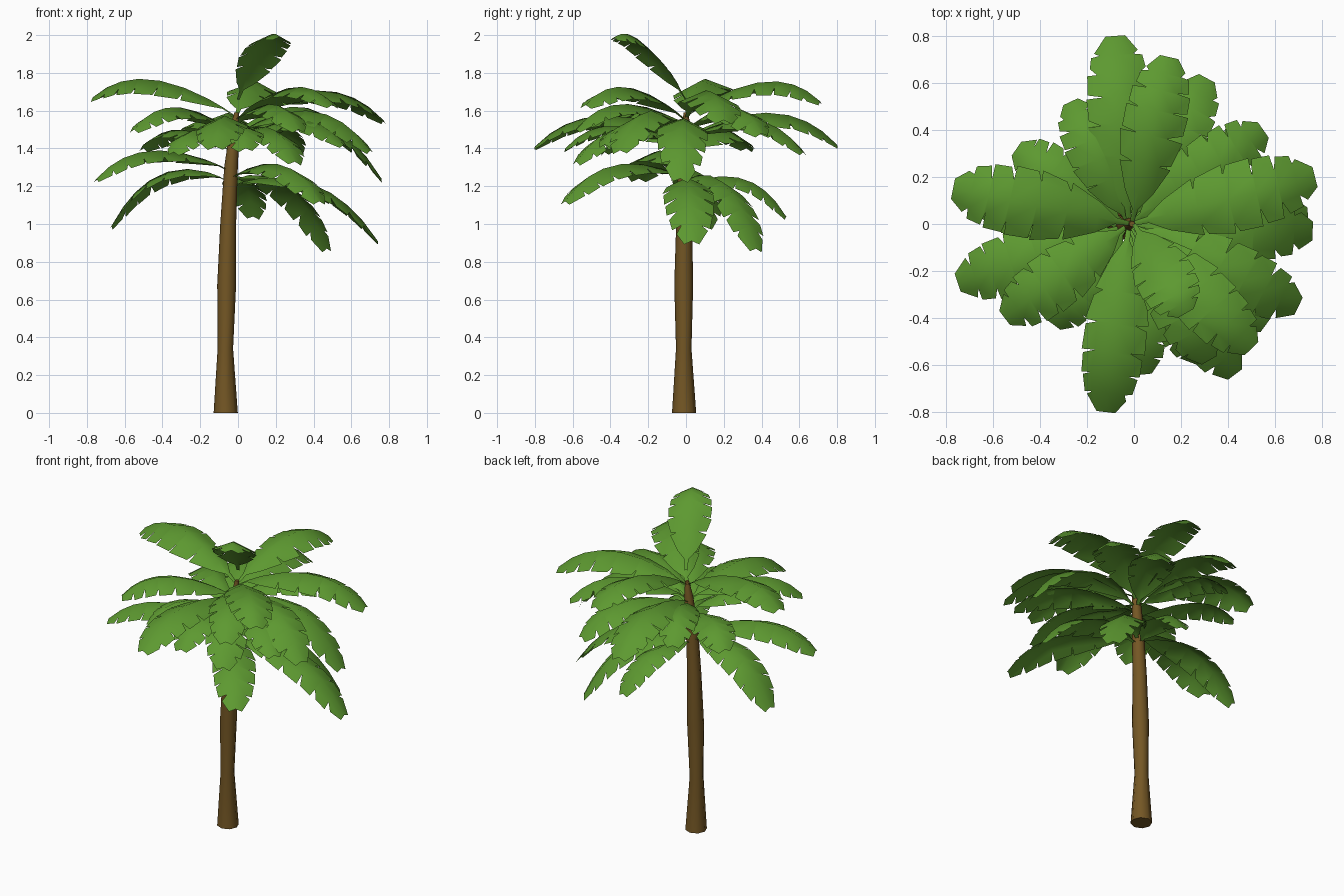
import bpy, bmesh, math, random
from mathutils import Vector

if "Cube" in bpy.data.objects:
    bpy.data.objects.remove(bpy.data.objects["Cube"])

random.seed(4)


def material(name, col):
    m = bpy.data.materials.new(name)
    m.diffuse_color = (*col, 1)
    m.use_nodes = True
    m.node_tree.nodes["Principled BSDF"].inputs["Base Color"].default_value = m.diffuse_color
    return m


GREEN = material("leaf green", (0.11, 0.32, 0.03))
BROWN = material("bark brown", (0.175, 0.095, 0.018))


def finish(bm, name, mat, smooth):
    for f in bm.faces:
        f.smooth = smooth and len(f.verts) < 8
    me = bpy.data.meshes.new(name)
    bm.to_mesh(me)
    bm.free()
    me.materials.append(mat)
    ob = bpy.data.objects.new(name, me)
    bpy.context.collection.objects.link(ob)
    return ob


# leaning trunk: rings of (x, y, z, radius)
RINGS = [(-.065, -.01, 0, .064), (-.067, -.012, .34, .041), (-.06, -.012, .68, .05),
         (-.052, -.01, 1.0, .042), (-.037, -.008, 1.3, .036), (-.018, 0, 1.5, .026),
         (-.008, 0, 1.59, .012)]


def trunk_point(z):
    for a, b in zip(RINGS, RINGS[1:]):
        if z <= b[2]:
            f = (z - a[2]) / (b[2] - a[2])
            return Vector((a[0] + f * (b[0] - a[0]), a[1] + f * (b[1] - a[1]), z))
    return Vector((0, 0, z))


bm = bmesh.new()
SIDES = 8
loops = [[bm.verts.new((x + r * math.cos(i * math.tau / SIDES), y + r * math.sin(i * math.tau / SIDES), z))
          for i in range(SIDES)] for x, y, z, r in RINGS]
for lo, hi in zip(loops, loops[1:]):
    for i in range(SIDES):
        j = (i + 1) % SIDES
        bm.faces.new((lo[i], lo[j], hi[j], hi[i]))
bm.faces.new(loops[0][::-1])
bm.faces.new(loops[-1])
for e in bm.edges:
    if any(len(f.verts) == SIDES for f in e.link_faces):
        e.smooth = False
finish(bm, "trunk", BROWN, True)

# leaf outline: position along the rib and half width
T = [0, .09, .19, .36, .53, .68, .8, .9, 1]
W = [.008, .013, .06, .108, .132, .13, .12, .098, .04]


def leaf(name, base_z, tip, lift, scale=1.0):
    base, tip = trunk_point(base_z), Vector(tip)
    ctrl = base.lerp(tip, .5)
    ctrl.z = lift
    flat = Vector((tip.x - base.x, tip.y - base.y, 0)).normalized()
    side = Vector((-flat.y, flat.x, 0))
    roll = random.uniform(-.1, .1)

    def rib(t):
        p = base * (1 - t) ** 2 + ctrl * (2 * t * (1 - t)) + tip * t * t
        p.z += .3 * t ** 3 * (1 - t)      # blade stays level, then bends down at the tip
        return p

    def width(t):
        for k in range(len(T) - 1):
            if t <= T[k + 1]:
                return scale * (W[k] + (W[k + 1] - W[k]) * (t - T[k]) / (T[k + 1] - T[k]))
        return W[-1] * scale

    def point(t, s, f=1.0):
        w = width(min(t, 1)) * f
        return rib(min(t, 1)) + side * (s * w) + Vector((0, 0, -.45 * w + roll * s * w))

    bm = bmesh.new()
    mid = [bm.verts.new(rib(t)) for t in T]
    n = len(T) - 1
    for s in (-1, 1):
        # torn edge: each strip meets the next at the bottom of a notch
        inner = [bm.verts.new(point(t, s, random.uniform(.5, .75) if 2 < k < n else 1))
                 for k, t in enumerate(T)]
        for k in range(n):
            ring = [mid[k], inner[k]]
            if k > 2:
                ring.append(bm.verts.new(point(T[k] + random.uniform(.01, .035), s)))
            if 1 < k < n - 1:
                ring.append(bm.verts.new(point(T[k + 1] + random.uniform(-.01, .005), s, 1.04)))
            ring += [inner[k + 1], mid[k + 1]]
            bm.faces.new(ring if s < 0 else ring[::-1])
    bmesh.ops.recalc_face_normals(bm, faces=bm.faces)
    if sum(f.normal.z for f in bm.faces) < 0:
        bmesh.ops.reverse_faces(bm, faces=bm.faces)
    finish(bm, name, GREEN, True)


# height on trunk, tip, arch control height, size
LEAVES = [
    # crown
    (1.66, (.22, -.38, 1.99), 1.98, .95),
    (1.57, (-.77, .15, 1.67), 1.85, 1.1),
    (1.56, (.77, .2, 1.55), 1.82, 1.1),
    (1.57, (.15, .71, 1.65), 1.84, 1),
    (1.55, (.5, -.53, 1.63), 1.8, 1),
    (1.52, (.32, -.58, 1.5), 1.72, .9),
    # middle
    (1.46, (-.08, .8, 1.42), 1.7, 1.05),
    (1.47, (-.12, -.8, 1.41), 1.67, 1),
    (1.48, (-.55, -.4, 1.5), 1.7, .95),
    (1.48, (.55, .4, 1.48), 1.72, 1),
    (1.44, (.31, .62, 1.38), 1.66, .95),
    (1.46, (.7, -.35, 1.39), 1.74, 1),
    (1.44, (-.27, .52, 1.44), 1.64, .85),
    (1.42, (.04, -.64, 1.4), 1.6, .9),
    (1.42, (.3, -.58, 1.33), 1.62, .95),
    (1.44, (.76, -.03, 1.24), 1.74, 1),
    (1.4, (-.34, -.43, 1.38), 1.57, .85),
    (1.38, (-.5, .32, 1.4), 1.56, .9),
    (1.42, (.56, -.43, 1.42), 1.64, .9),
    # drooping lower leaves
    (1.28, (-.75, -.25, 1.24), 1.48, 1),
    (1.22, (-.67, .1, .99), 1.42, .95),
    (1.2, (.74, .03, .91), 1.36, 1),
    (1.22, (.47, .37, .87), 1.38, .95),
    (1.2, (.08, .53, 1.04), 1.34, .8),
    (1.24, (.43, -.64, 1.12), 1.42, .95),
]
for i, args in enumerate(LEAVES):
    leaf(f"leaf_{i + 1:02d}", *args)
